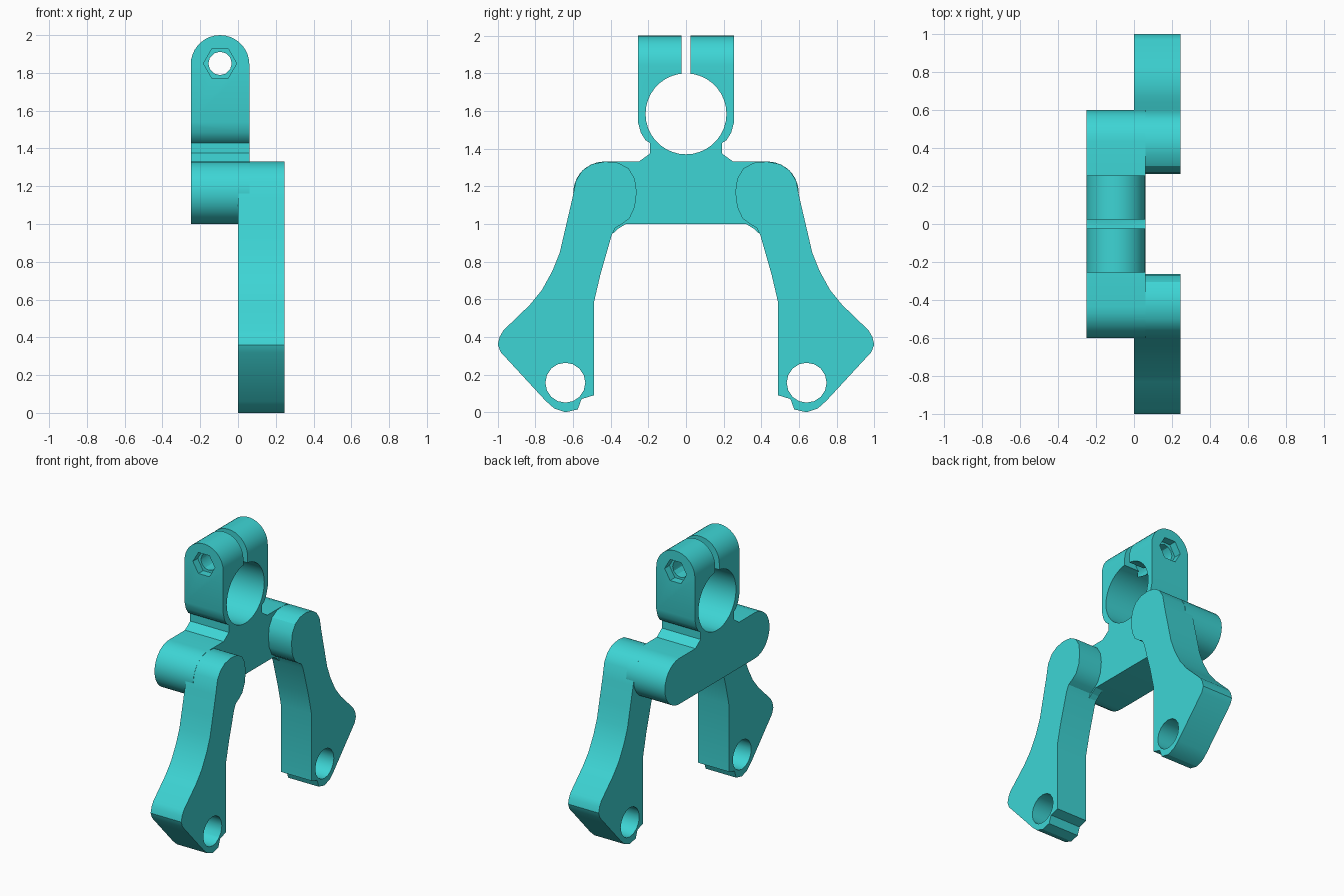
import bpy, bmesh, math
from mathutils import Vector

if "Cube" in bpy.data.objects:
    bpy.data.objects.remove(bpy.data.objects["Cube"])

teal = bpy.data.materials.new("turquoise")
teal.diffuse_color = (0.047, 0.665, 0.665, 1)
teal.use_nodes = True
teal.node_tree.nodes["Principled BSDF"].inputs["Base Color"].default_value = teal.diffuse_color


def prism(name, pts, axis, lo, hi):
    """Extrude a profile: axis 'x' takes (y, z) points, axis 'y' takes (x, z)."""
    place = (lambda a, b, t: (t, a, b)) if axis == 'x' else (lambda a, b, t: (a, t, b))
    bm = bmesh.new()
    face = bm.faces.new([bm.verts.new(place(a, b, lo)) for a, b in pts])
    ext = bmesh.ops.extrude_face_region(bm, geom=[face])
    verts = [g for g in ext['geom'] if isinstance(g, bmesh.types.BMVert)]
    bmesh.ops.translate(bm, verts=verts, vec=Vector(place(0, 0, hi - lo)))
    bmesh.ops.recalc_face_normals(bm, faces=bm.faces)
    mesh = bpy.data.meshes.new(name)
    bm.to_mesh(mesh)
    bm.free()
    mesh.materials.append(teal)
    ob = bpy.data.objects.new(name, mesh)
    bpy.context.collection.objects.link(ob)
    return ob


def arc(cx, cz, r, a0, a1, n):
    return [(cx + r * math.cos(math.radians(a0 + (a1 - a0) * i / n)),
             cz + r * math.sin(math.radians(a0 + (a1 - a0) * i / n))) for i in range(n + 1)]


def circle(cx, cz, r, n):
    return arc(cx, cz, r, 0, 360, n)[:-1]


def boolean(ob, tool, op='DIFFERENCE'):
    mod = ob.modifiers.new("cut", 'BOOLEAN')
    mod.operation, mod.object, mod.solver = op, tool, 'EXACT'
    bpy.ops.object.select_all(action='DESELECT')
    bpy.context.view_layer.objects.active = ob
    ob.select_set(True)
    bpy.ops.object.modifier_apply(modifier=mod.name)
    bpy.data.objects.remove(tool)


def smooth(ob):
    bpy.ops.object.select_all(action='DESELECT')
    bpy.context.view_layer.objects.active = ob
    ob.select_set(True)
    bpy.ops.object.shade_smooth_by_angle(angle=math.radians(30))


# Crossbar with rounded ends, neck and clamp block as one mirrored outline
half = arc(0.433, 1.166, 0.166, -90, 90, 14) + [
    (0.25, 1.332), (0.19, 1.375), (0.19, 1.43), (0.215, 1.445), (0.24, 1.485),
    (0.255, 1.54), (0.255, 2.0)]
body = prism("clamp_and_crossbar", half + [(-y, z) for y, z in reversed(half)],
             'x', -0.25, 0.06)

# Rounded crown over the clamp
crown = [(-0.25, 0.9), (0.06, 0.9)] + arc(-0.095, 1.845, 0.155, 0, 180, 18)
boolean(body, prism("crown_cutter", crown, 'y', -0.8, 0.8), 'INTERSECT')

# Main bore, clamping slit and bolt hole with recessed mouths
boolean(body, prism("bore_cutter", circle(0, 1.585, 0.215, 36), 'x', -0.5, 0.5))
slit = [(-0.024, 1.7), (0.024, 1.7), (0.024, 2.1), (-0.024, 2.1)]
boolean(body, prism("slit_cutter", slit, 'x', -0.5, 0.5))
boolean(body, prism("bolt_cutter", circle(-0.095, 1.85, 0.062, 12), 'y', -0.5, 0.5))
for lo, hi in ((-0.4, -0.2), (0.2, 0.4)):
    boolean(body, prism("recess_cutter", circle(-0.095, 1.85, 0.088, 6), 'y', lo, hi))
smooth(body)

# Swept legs with a wide foot, mirrored front to back
leg = [(0.49, 0.09), (0.49, 0.58), (0.455, 0.73), (0.395, 0.94), (0.375, 0.98),
       (0.34, 1.0), (0.30, 1.03), (0.272, 1.09), (0.262, 1.17), (0.272, 1.24),
       (0.305, 1.295), (0.36, 1.325), (0.43, 1.332), (0.50, 1.318), (0.55, 1.285),
       (0.585, 1.23), (0.605, 1.13), (0.64, 0.98), (0.67, 0.85), (0.71, 0.75),
       (0.765, 0.65), (0.83, 0.57), (0.97, 0.435), (0.99, 0.40), (1.0, 0.36),
       (0.985, 0.32), (0.745, 0.06), (0.70, 0.02), (0.64, 0.0), (0.575, 0.015),
       (0.555, 0.07)]
for side, label in ((-1, "front"), (1, "back")):
    ob = prism(label + "_leg", [(side * y, z) for y, z in leg], 'x', 0.0, 0.245)
    boolean(ob, prism("pivot_cutter", circle(side * 0.641, 0.157, 0.106, 16), 'x', -0.5, 0.5))
    smooth(ob)

    # Small fillet plate under the joint of leg and crossbar
    web = [(0.30, 1.01), (0.32, 1.0), (0.36, 0.975), (0.385, 0.95), (0.43, 1.0), (0.43, 1.03)]
    prism(label + "_fillet", [(side * y, z) for y, z in web], 'x', 0.0, 0.06)
